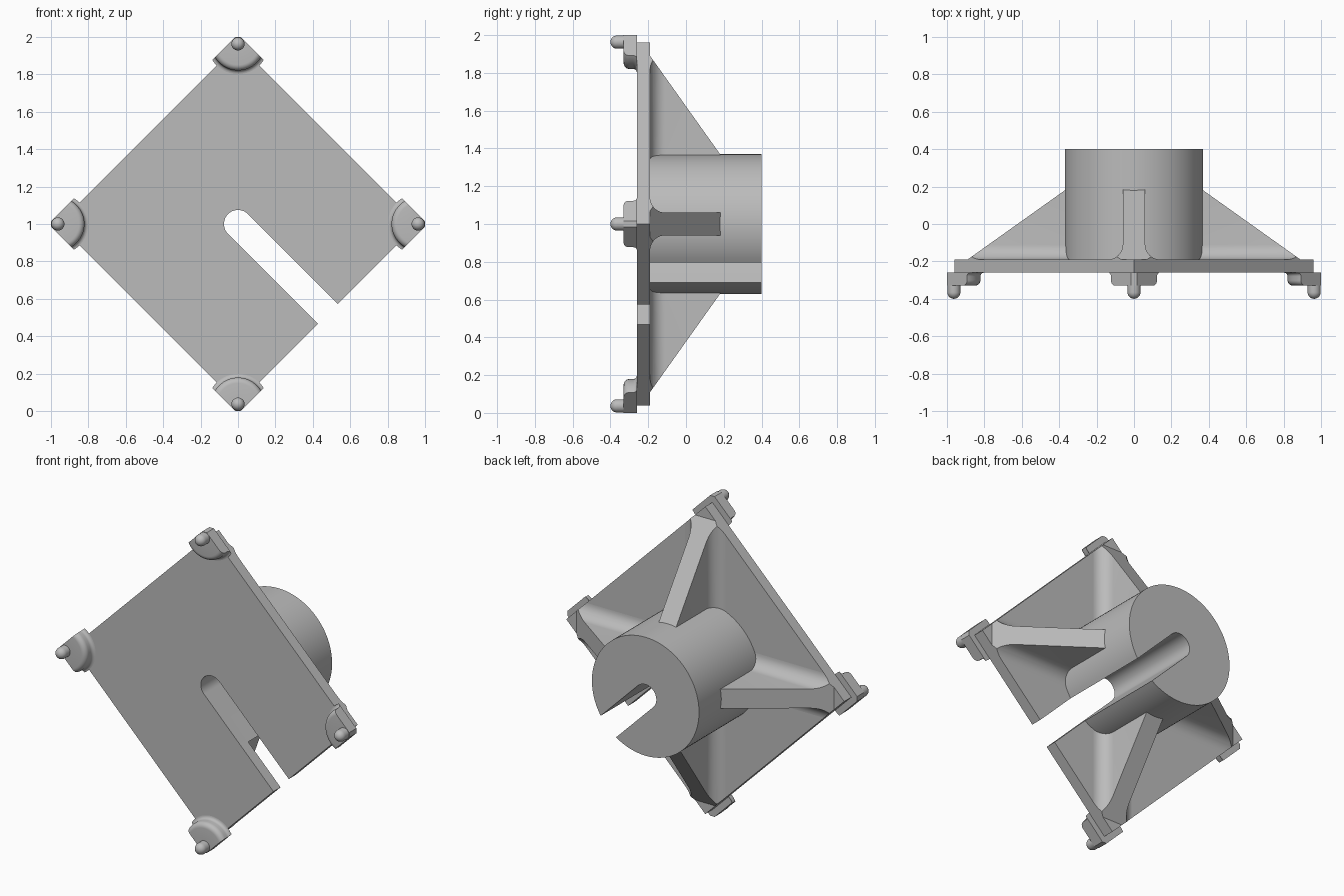
import bpy, bmesh
from math import sin, cos, pi, radians
from mathutils import Vector, Matrix

cube = bpy.data.objects.get("Cube")
if cube:
    bpy.data.objects.remove(cube)

grey = bpy.data.materials.new("grey plastic")
grey.use_nodes = True
grey.diffuse_color = (0.5, 0.5, 0.5, 1)
grey.node_tree.nodes["Principled BSDF"].inputs["Base Color"].default_value = (0.5, 0.5, 0.5, 1)

CENTRE = 1.0          # height of the middle of the diamond
FRONT, BACK = -0.26, -0.19   # faces of the plate
PLATE = 0.96          # half diagonal of the plate
SLOT = 0.075          # slot half width
BOSS = 0.37           # boss radius


def finish(name, bm, angle=0.0):
    """Turn a bmesh about the centre axis, lift it and make it an object."""
    bmesh.ops.recalc_face_normals(bm, faces=bm.faces)
    bm.transform(Matrix.Translation((0, 0, CENTRE)) @ Matrix.Rotation(angle, 4, 'Y'))
    mesh = bpy.data.meshes.new(name)
    bm.to_mesh(mesh)
    bm.free()
    mesh.materials.append(grey)
    ob = bpy.data.objects.new(name, mesh)
    bpy.context.collection.objects.link(ob)
    bpy.ops.object.select_all(action='DESELECT')
    ob.select_set(True)
    bpy.context.view_layer.objects.active = ob
    bpy.ops.object.shade_smooth_by_angle(angle=radians(30))
    return ob


def prism(points, shift):
    """Extrude a closed outline of 3D points by a vector."""
    bm = bmesh.new()
    face = bm.faces.new([bm.verts.new(p) for p in points])
    out = bmesh.ops.extrude_face_region(bm, geom=[face])
    bmesh.ops.translate(bm, vec=shift, verts=[v for v in out["geom"] if isinstance(v, bmesh.types.BMVert)])
    return bm


def trim(bm, point, normal):
    """Cut away what lies beyond a plane and cap the cut."""
    bmesh.ops.bisect_plane(bm, geom=bm.verts[:] + bm.edges[:] + bm.faces[:], dist=1e-5,
                           plane_co=point, plane_no=normal, clear_outer=True)
    bmesh.ops.holes_fill(bm, edges=[e for e in bm.edges if e.is_boundary], sides=0)


def arc(cx, cy, r, start, end, n):
    """Points on an arc, angles in degrees."""
    steps = [radians(start + (end - start) * i / n) for i in range(n + 1)]
    return [(cx + r * cos(a), cy + r * sin(a)) for a in steps]


def slotted(outline, y0, y1):
    """Prism of an outline whose opening is joined by the rounded slot.
    Outlines are drawn with the slot pointing along +u, then turned to lower +x."""
    pts = outline + arc(0, 0, SLOT, 270, 90, 24)
    c = cos(pi / 4)
    return prism([((u + v) * c, y0, (v - u) * c) for u, v in pts], (0, y1 - y0, 0))


# Diamond plate, open along the slot
h = PLATE * cos(pi / 4)
finish("plate", slotted([(h, SLOT), (h, h), (-h, h), (-h, -h), (h, -h), (h, -SLOT)], FRONT, BACK))

# Round boss with the same slot
gap = 11.7
finish("boss", slotted(arc(0, 0, BOSS, gap, 360 - gap, 96), BACK, 0.4))

# Rib section: straight wall flaring into the plate
half, flare = 0.06, 0.08
right = arc(half + flare, BACK + flare, flare, 270, 180, 10) + [(half, 0.19)]
section = right + [(-x, y) for x, y in reversed(right)]

# Foot profile as (radius, depth): pad fillet, rounded pad edge, pin with domed end
foot_profile = ([(0, FRONT), (0.162, FRONT)]
                + arc(0.162, FRONT - 0.02, 0.02, 90, 180, 5)
                + arc(0.112, -0.30, 0.03, 0, -90, 6)
                + [(0.035, -0.33)]
                + arc(0, -0.365, 0.035, 0, -90, 8))

sides = {"top": 0, "left": pi / 2, "bottom": pi, "right": -pi / 2}
for side, angle in sides.items():
    # Sloping support rib
    rib = prism([(x, y, 0.34) for x, y in section], (0, 0, 0.6))
    trim(rib, (0, 0.18, BOSS), Vector((0, 0.52, 0.37)))
    for s in (1, -1):
        trim(rib, (0, 0, PLATE), Vector((s, 0, 1)))
    finish(side + "_rib", rib, angle)

    # Corner foot with pin
    axis = 0.963
    foot = bmesh.new()
    verts = [foot.verts.new((r, y, axis)) for r, y in foot_profile]
    edges = [foot.edges.new(pair) for pair in zip(verts, verts[1:])]
    bmesh.ops.spin(foot, geom=verts + edges, cent=(0, 0, axis), axis=(0, 1, 0),
                   angle=2 * pi, steps=64, use_duplicate=False)
    bmesh.ops.remove_doubles(foot, verts=foot.verts, dist=1e-5)
    for s in (1, -1):
        trim(foot, (0, 0, axis + 0.037 * 2 ** 0.5), Vector((s, 0, 1)))
    trim(foot, (0, 0, 1.0), Vector((0, 0, 1)))
    finish(side + "_foot", foot, angle)
